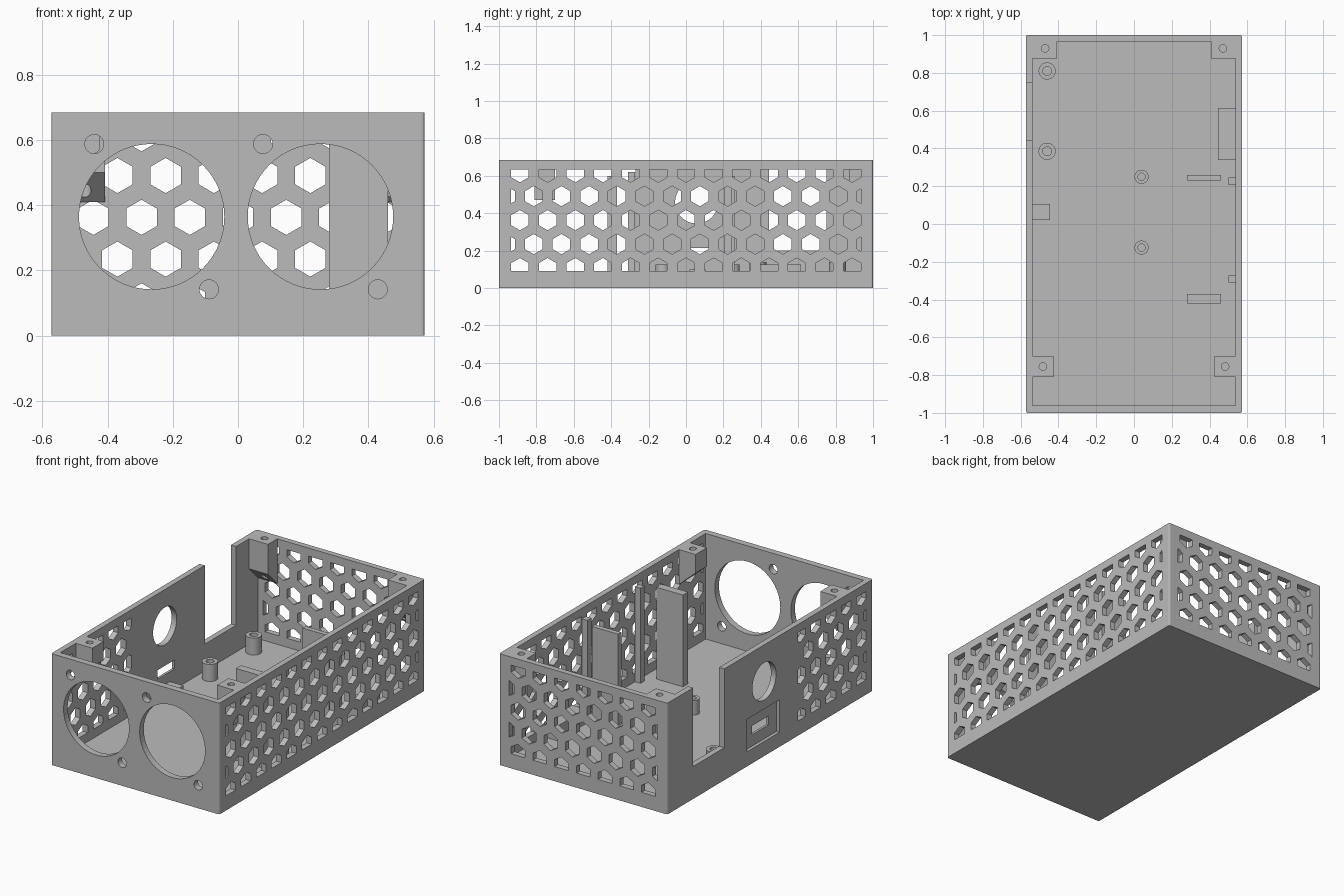
import bpy, bmesh, math
from mathutils import Vector, Matrix

if "Cube" in bpy.data.objects:
    bpy.data.objects.remove(bpy.data.objects["Cube"], do_unlink=True)

HX, HY, H = 0.573, 1.0, 0.685      # half width, half length, height
WALL, FLOOR = 0.035, 0.035
IX, IY = HX - WALL, HY - WALL
PITCH, HEX_R = 0.148, 0.054

grey = bpy.data.materials.new("grey_plastic")
grey.use_nodes = True
COLOUR = (0.5, 0.5, 0.5, 1)
grey.diffuse_color = COLOUR
grey.node_tree.nodes["Principled BSDF"].inputs["Base Color"].default_value = COLOUR


def finish(name, bm):
    bmesh.ops.recalc_face_normals(bm, faces=bm.faces)
    mesh = bpy.data.meshes.new(name)
    bm.to_mesh(mesh)
    bm.free()
    mesh.materials.append(grey)
    obj = bpy.data.objects.new(name, mesh)
    bpy.context.collection.objects.link(obj)
    return obj


def add_box(bm, x, y, z):
    size = Vector((x[1] - x[0], y[1] - y[0], z[1] - z[0]))
    mid = Vector((x[0] + x[1], y[0] + y[1], z[0] + z[1])) / 2
    return bmesh.ops.create_cube(
        bm, size=1, matrix=Matrix.Translation(mid) @ Matrix.Diagonal(size).to_4x4())["verts"]


def box(name, x, y, z):
    bm = bmesh.new()
    add_box(bm, x, y, z)
    return finish(name, bm)


def cylinder(name, centre, radius, depth, axis="Z"):
    turn = {"X": Matrix.Rotation(math.pi / 2, 4, "Y"),
            "Y": Matrix.Rotation(math.pi / 2, 4, "X"), "Z": Matrix()}[axis]
    bm = bmesh.new()
    bmesh.ops.create_cone(bm, cap_ends=True, segments=64, radius1=radius, radius2=radius,
                          depth=depth, matrix=Matrix.Translation(centre) @ turn)
    return finish(name, bm)


def cut(obj, cutter):
    cutter.hide_render = True
    mod = obj.modifiers.new("cut", "BOOLEAN")
    mod.operation, mod.solver, mod.object = "DIFFERENCE", "EXACT", cutter
    bpy.context.view_layer.objects.active = obj
    bpy.ops.object.modifier_apply(modifier=mod.name)
    bpy.data.objects.remove(cutter, do_unlink=True)


def hex_cutter(u_min, u_max, matrix):
    """Honeycomb of prisms in the u-z plane, trimmed to a rectangle."""
    z_mid, z_min, z_max = 0.363, 0.09, 0.635
    bm = bmesh.new()
    for row in range(-2, 3):
        for col in range(-7, 8):
            u = (col + (row % 2) / 2) * PITCH
            z = z_mid + row * PITCH * math.sqrt(3) / 2
            ring = [bm.verts.new((u + HEX_R * math.sin(k * math.pi / 3), 0,
                                  z + HEX_R * math.cos(k * math.pi / 3))) for k in range(6)]
            bm.faces.new(ring)
    for co, no in (((u_min, 0, 0), (-1, 0, 0)), ((u_max, 0, 0), (1, 0, 0)),
                   ((0, 0, z_min), (0, 0, -1)), ((0, 0, z_max), (0, 0, 1))):
        bmesh.ops.bisect_plane(bm, geom=bm.verts[:] + bm.edges[:] + bm.faces[:],
                               plane_co=co, plane_no=no, clear_outer=True)
    new = bmesh.ops.extrude_face_region(bm, geom=bm.faces[:])["geom"]
    bmesh.ops.translate(bm, verts=[g for g in new if isinstance(g, bmesh.types.BMVert)],
                        vec=(0, 0.12, 0))
    bmesh.ops.translate(bm, verts=bm.verts, vec=(0, -0.06, 0))
    bmesh.ops.transform(bm, matrix=matrix, verts=bm.verts)
    return finish("hex_cutter", bm)


# Open tray with lightly rounded vertical corners
bm = bmesh.new()
add_box(bm, (-HX, HX), (-HY, HY), (0, H))
uprights = [e for e in bm.edges if abs(e.verts[0].co.z - e.verts[1].co.z) > 0.1]
bmesh.ops.bevel(bm, geom=uprights, offset=0.01, segments=3, profile=0.5, affect="EDGES")
shell = finish("case_shell", bm)
cut(shell, box("inner_space", (-IX, IX), (-0.96, IY), (FLOOR, 1)))

# Ventilation honeycombs: left wall, back wall, front part of right wall
quarter = Matrix.Rotation(math.pi / 2, 4, "Z")
cut(shell, hex_cutter(-0.935, 0.935, Matrix.Translation((HX, 0, 0)) @ quarter))
cut(shell, hex_cutter(-0.505, 0.505, Matrix.Translation((0, HY, 0))))
cut(shell, hex_cutter(-0.935, -0.27, Matrix.Translation((-HX, 0, 0)) @ quarter))

# Fan openings with two screw holes each
for x in (-0.265, 0.253):
    cut(shell, cylinder("fan_hole", (x, -HY, 0.365), 0.223, 0.2, "Y"))
    for side in (-1, 1):
        cut(shell, cylinder("fan_screw_hole", (x + side * 0.176, -HY, 0.365 - side * 0.223),
                            0.029, 0.2, "Y"))

# Right wall: cable notch, round hole, recessed socket slot
cut(shell, box("cable_notch", (-0.7, -0.5), (0.445, 0.75), (0.2, 1)))
cut(shell, cylinder("button_hole", (-HX, 0.057, 0.46), 0.115, 0.2, "X"))
cut(shell, box("socket_recess", (-0.7, -HX + 0.02), (-0.09, 0.225), (0.09, 0.29)))
cut(shell, box("socket_slot", (-0.7, -0.5), (-0.015, 0.15), (0.16, 0.215)))


# Hanging lid screw posts with sloped undersides
def lid_post(name, x, y, z_open, z_wall, at_wall, hole):
    bm = bmesh.new()
    for v in add_box(bm, x, y, (z_open, H)):
        if v.co.z < H - 0.01 and at_wall(v.co):
            v.co.z = z_wall
    post = finish(name, bm)
    cut(post, cylinder("post_hole", (*hole, 0.5), 0.02, 0.6))


for side, word in ((1, "left"), (-1, "right")):
    span = sorted((side * 0.425, side * IX))
    lid_post("front_" + word + "_lid_post", span, (-0.81, -0.70), 0.57, 0.47,
             lambda c: abs(c.x) > 0.5, (side * 0.482, -0.755))
    span = sorted((side * 0.408, side * IX))
    lid_post("back_" + word + "_lid_post", span, (0.875, IY), 0.50, 0.41,
             lambda c: c.y > 0.9, (side * 0.471, 0.93))

# Hollow standoffs on the floor
for i, (x, y, r) in enumerate(((-0.46, 0.81, 0.045), (-0.46, 0.385, 0.045),
                               (0.04, 0.25, 0.037), (0.04, -0.125, 0.037))):
    top = 0.14 if x < 0 else 0.125
    boss = cylinder(f"standoff_{i + 1}", (x, y, (FLOOR + top) / 2), r, top - FLOOR)
    cut(boss, cylinder("standoff_hole", (x, y, 0.1), r * 0.52, 0.4))
    bpy.ops.object.select_all(action="DESELECT")
    boss.select_set(True)
    bpy.context.view_layer.objects.active = boss
    bpy.ops.object.shade_smooth_by_angle(angle=math.radians(30))

# Board holder plates, guide ribs and small floor blocks
box("back_holder_plate", (0.28, 0.46), (0.23, 0.26), (FLOOR, 0.6))
box("front_holder_plate", (0.28, 0.46), (-0.42, -0.37), (FLOOR, 0.6))
box("back_guide_rib", (0.50, IX), (0.207, 0.245), (FLOOR, 0.62))
box("front_guide_rib", (0.50, IX), (-0.31, -0.272), (FLOOR, 0.62))
box("floor_ledge", (0.445, IX), (0.34, 0.615), (FLOOR, 0.125))
box("socket_support", (-IX, -0.445), (0.02, 0.105), (FLOOR, 0.1))
